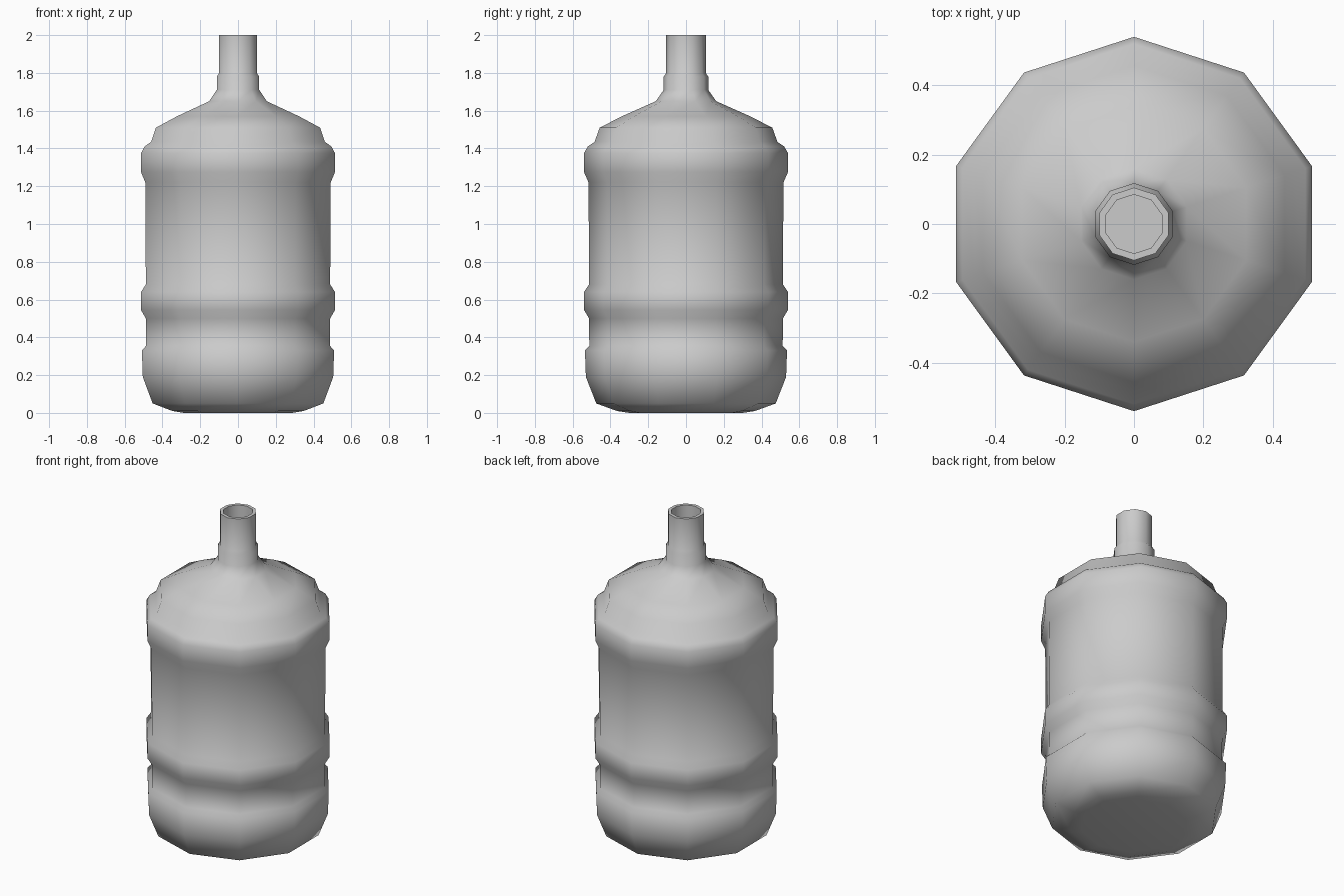
import bpy, bmesh, math

if "Cube" in bpy.data.objects:
    bpy.data.objects.remove(bpy.data.objects["Cube"])

SIDES = 10

# (radius, height) from the base, up the ribbed body, over the lip and into the neck
PROFILE = [
    (0.30, 0.0), (0.365, 0.01), (0.475, 0.05), (0.53, 0.19), (0.535, 0.33),
    (0.512, 0.355), (0.513, 0.50), (0.54, 0.545), (0.54, 0.64), (0.513, 0.68),
    (0.516, 1.22), (0.54, 1.275), (0.54, 1.375), (0.52, 1.41), (0.484, 1.435),
    (0.457, 1.51), (0.34, 1.57), (0.16, 1.65), (0.118, 1.71), (0.118, 1.78),
    (0.105, 1.80), (0.105, 2.0), (0.085, 2.0), (0.085, 1.72),
]


def lathe(name, profile, sides):
    bm = bmesh.new()
    rings = []
    for r, z in profile:
        angles = [math.pi / 2 + 2 * math.pi * i / sides for i in range(sides)]
        rings.append([bm.verts.new((r * math.cos(a), r * math.sin(a), z)) for a in angles])
    for low, high in zip(rings, rings[1:]):
        for i in range(sides):
            j = (i + 1) % sides
            bm.faces.new((low[i], low[j], high[j], high[i]))
    # base and floor of the neck opening
    bm.faces.new(list(reversed(rings[0])))
    bm.faces.new(rings[-1])
    mesh = bpy.data.meshes.new(name)
    bm.to_mesh(mesh)
    bm.free()
    obj = bpy.data.objects.new(name, mesh)
    bpy.context.collection.objects.link(obj)
    return obj


# Water bottle body, shaded smooth with only the lip left sharp
bottle = lathe("water_bottle", PROFILE, SIDES)
bpy.context.view_layer.objects.active = bottle
bottle.select_set(True)
bpy.ops.object.shade_smooth_by_angle(angle=math.radians(75))
